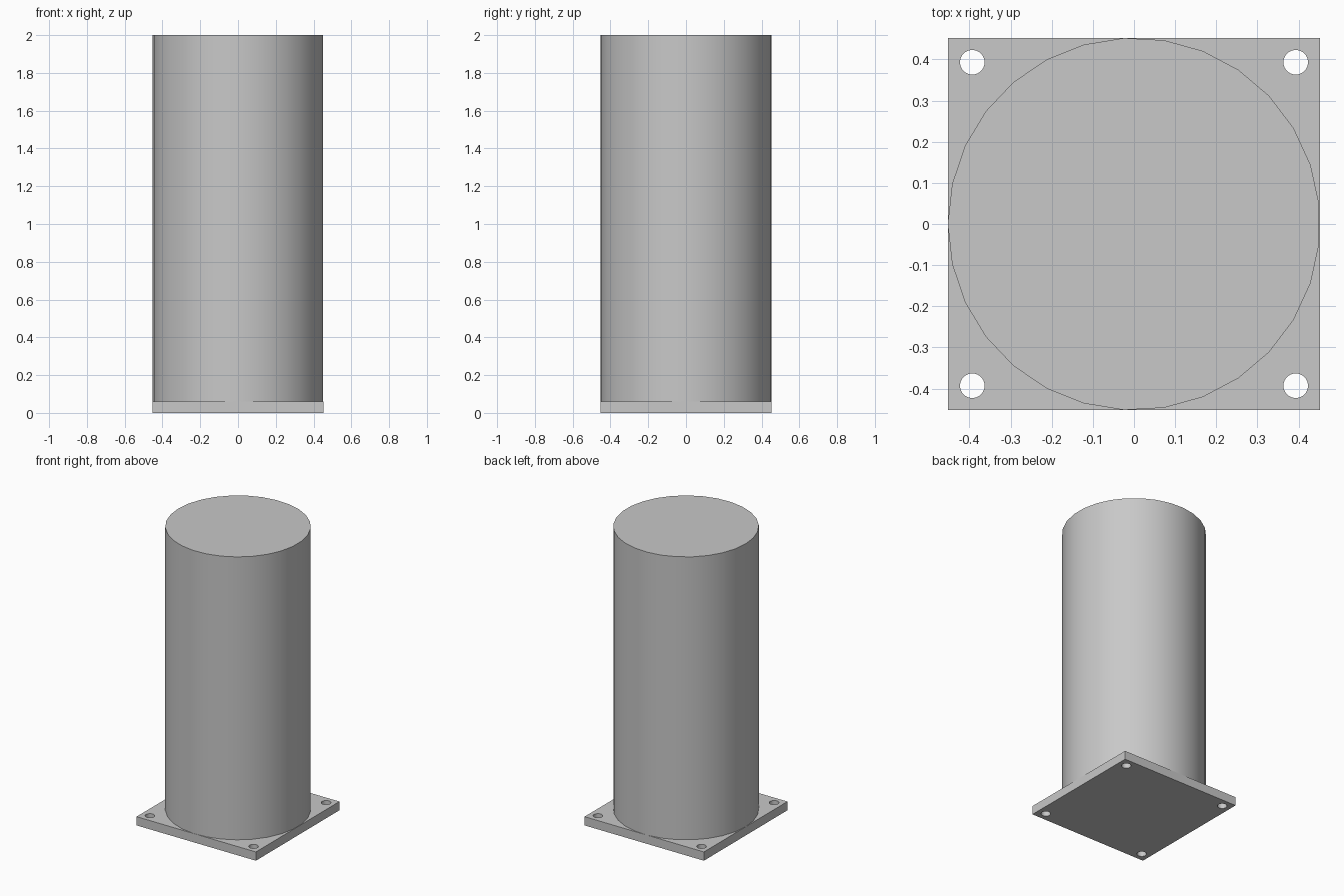
import bpy, bmesh, math

HALF = 0.4525        # plate half width and column radius
PLATE_TOP = 0.06
HOLE_POS = 0.393
HOLE_RADIUS = 0.03

cube = bpy.data.objects.get("Cube")
if cube:
    bpy.data.objects.remove(cube, do_unlink=True)

grey = bpy.data.materials.new("plain_grey")
grey.use_nodes = True
colour = (0.58, 0.58, 0.58, 1)
grey.diffuse_color = colour
grey.node_tree.nodes["Principled BSDF"].inputs["Base Color"].default_value = colour


def ring(cx, cy, radius, sides, start=0.0):
    """Points of a regular polygon."""
    angles = [start + math.tau * i / sides for i in range(sides)]
    return [(cx + radius * math.cos(a), cy + radius * math.sin(a)) for a in angles]


def extruded(name, loops, bottom, top):
    """Solid from an outline and optional hole loops."""
    bm = bmesh.new()
    edges = []
    for loop in loops:
        verts = [bm.verts.new((x, y, bottom)) for x, y in loop]
        edges += [bm.edges.new((v, verts[i - 1])) for i, v in enumerate(verts)]
    if len(loops) == 1:
        faces = [bm.faces.new(verts)]
    else:
        fill = bmesh.ops.triangle_fill(bm, edges=edges, use_beauty=True, normal=(0, 0, 1))
        faces = [f for f in fill["geom"] if isinstance(f, bmesh.types.BMFace)]
    result = bmesh.ops.extrude_face_region(bm, geom=faces, use_keep_orig=True)
    for v in result["geom"]:
        if isinstance(v, bmesh.types.BMVert):
            v.co.z = top
    bmesh.ops.recalc_face_normals(bm, faces=bm.faces)
    mesh = bpy.data.meshes.new(name)
    bm.to_mesh(mesh)
    bm.free()
    mesh.materials.append(grey)
    obj = bpy.data.objects.new(name, mesh)
    bpy.context.collection.objects.link(obj)
    bpy.ops.object.select_all(action="DESELECT")
    obj.select_set(True)
    bpy.context.view_layer.objects.active = obj
    bpy.ops.object.shade_smooth_by_angle(angle=math.radians(30))
    return obj


# Square base plate with a bolt hole in each corner
square = ring(0, 0, HALF * math.sqrt(2), 4, math.pi / 4)
holes = [ring(sx * HOLE_POS, sy * HOLE_POS, HOLE_RADIUS, 24)
         for sx in (-1, 1) for sy in (-1, 1)]
extruded("base_plate", [square] + holes, 0, PLATE_TOP)

# Upright column
extruded("column", [ring(0, 0, HALF, 29, math.pi)], PLATE_TOP, 2)
